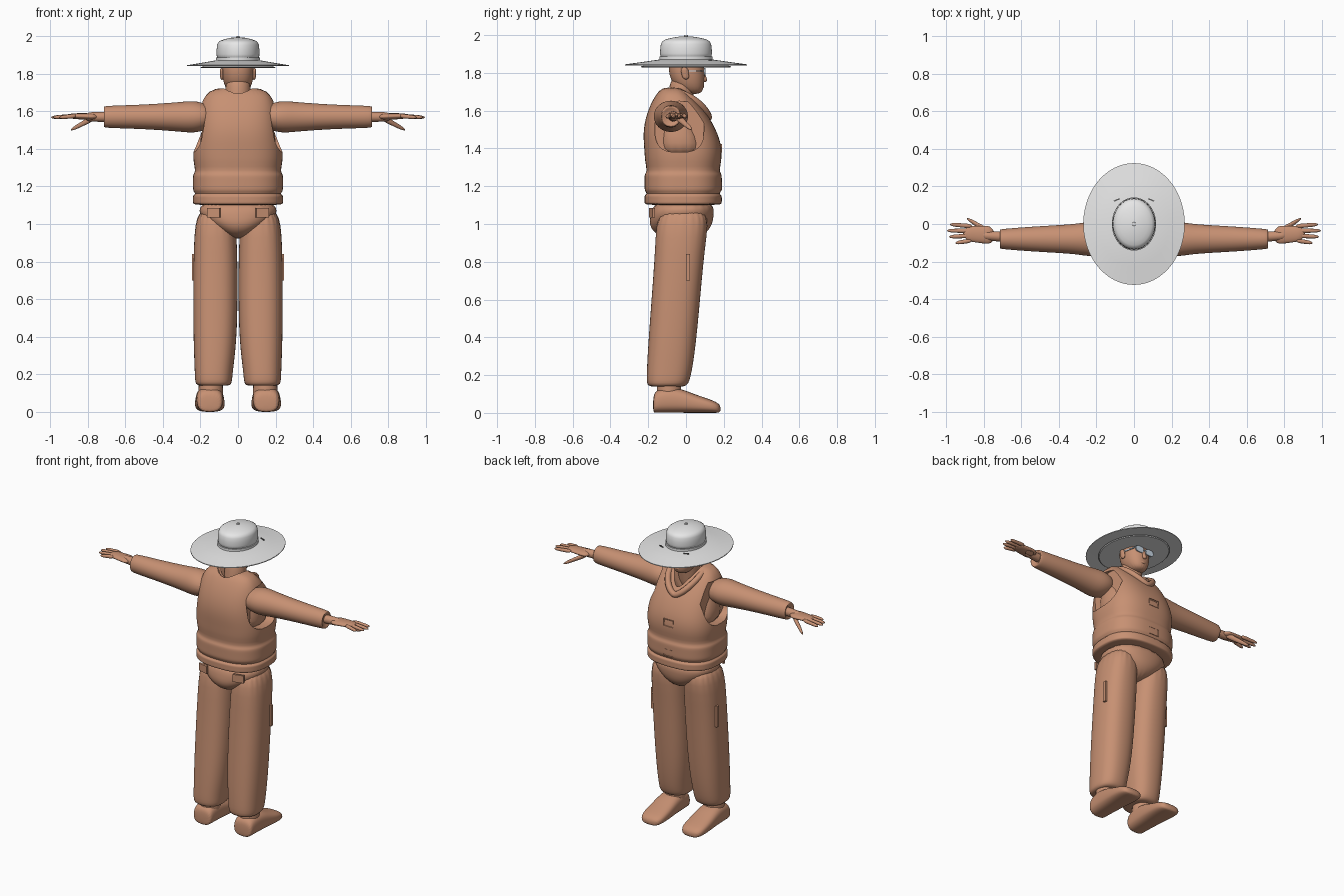
import bpy, bmesh, math
from mathutils import Vector, Matrix

cube = bpy.data.objects.get("Cube")
if cube:
    bpy.data.objects.remove(cube, do_unlink=True)


def material(name, red, green, blue):
    mat = bpy.data.materials.new(name)
    mat.use_nodes = True
    mat.diffuse_color = (red, green, blue, 1)
    mat.node_tree.nodes["Principled BSDF"].inputs["Base Color"].default_value = (red, green, blue, 1)
    return mat


BROWN = material("warm brown", .57, .28, .17)
WHITE = material("hat white", .8, .8, .8)
GLASS = material("pale lens", .6, .7, .8)
DARK = material("vent grey", .1, .1, .1)

# For each loft direction: the two ring axes, then the lengthwise axis
AXES = {"x": (1, 2, 0), "y": (0, 2, 1), "z": (0, 1, 2)}


def activate(obj):
    bpy.ops.object.select_all(action="DESELECT")
    obj.select_set(True)
    bpy.context.view_layer.objects.active = obj


def finish(name, bm, mat, mirror=False, sub=0):
    bmesh.ops.recalc_face_normals(bm, faces=bm.faces)
    mesh = bpy.data.meshes.new(name)
    bm.to_mesh(mesh)
    bm.free()
    mesh.materials.append(mat)
    obj = bpy.data.objects.new(name, mesh)
    bpy.context.collection.objects.link(obj)
    activate(obj)
    if sub:
        bpy.ops.object.shade_smooth()
    else:
        bpy.ops.object.shade_smooth_by_angle(angle=math.radians(35))
    if mirror:
        obj.modifiers.new("Mirror", "MIRROR").use_mirror_merge = False
    if sub:
        smooth = obj.modifiers.new("Smooth", "SUBSURF")
        smooth.levels = smooth.render_levels = sub
    return obj


def loft(name, rings, mat=BROWN, axis="z", sides=20, power=2, sub=2, mirror=False):
    """Skin rounded rings; each is (position, centre a, centre b, radius a, radius b)."""
    a, b, along = AXES[axis]
    bm = bmesh.new()
    loops = []
    for position, centre_a, centre_b, radius_a, radius_b in rings:
        loop = []
        for i in range(sides):
            angle = math.tau * i / sides
            c, s = math.cos(angle), math.sin(angle)
            point = Vector()
            point[a] = centre_a + radius_a * math.copysign(abs(c) ** (2 / power), c)
            point[b] = centre_b + radius_b * math.copysign(abs(s) ** (2 / power), s)
            point[along] = position
            loop.append(bm.verts.new(point))
        loops.append(loop)
    for low, high in zip(loops, loops[1:]):
        for i in range(sides):
            j = (i + 1) % sides
            bm.faces.new((low[i], low[j], high[j], high[i]))
    bm.faces.new(loops[0])
    bm.faces.new(loops[-1])
    return finish(name, bm, mat, mirror, sub)


def upright(name, rings, **options):
    """Loft along z with every ring centred on x = 0."""
    return loft(name, [(z, 0, y, rx, ry) for z, y, rx, ry in rings], **options)


def hat_part(name, rings, sub=0):
    """Oval hat piece from (height, half width) pairs, longer than it is wide."""
    return upright(name, [(z, 0, r, r * 1.2) for z, r in rings], mat=WHITE, sides=48, sub=sub)


def capsule(name, start, end, thick, thin, axis="x", flat=1, mirror=True):
    """Tapered round-ended limb; flat widens its first ring axis."""
    a, b, along = AXES[axis]
    rings = []
    steps = 8
    for i in range(steps + 1):
        f = i / steps
        p = Vector(start).lerp(Vector(end), f)
        rounding = max(.3, math.sqrt(1 - abs(2 * f - 1) ** 6))
        radius = (thick + (thin - thick) * f) * rounding
        rings.append((p[along], p[a], p[b], radius * flat, radius))
    return loft(name, rings, axis=axis, sides=12, sub=1, mirror=mirror)


def plate(name, centre, size, mat=BROWN, turn=0, mirror=False, frame=False):
    bm = bmesh.new()
    bmesh.ops.create_cube(bm, size=1)
    bmesh.ops.scale(bm, vec=size, verts=bm.verts)
    if frame:
        bm.normal_update()
        outer = [f for f in bm.faces if f.normal.y > .9]
        bmesh.ops.inset_region(bm, faces=outer, thickness=.008, depth=-.008)
    placing = Matrix.Translation(centre) @ Matrix.Rotation(turn, 4, "Z")
    bmesh.ops.transform(bm, verts=bm.verts, matrix=placing)
    return finish(name, bm, mat, mirror)


def carve(obj, cutter):
    cutter.hide_render = True
    cut = obj.modifiers.new("Cut", "BOOLEAN")
    cut.operation, cut.object, cut.solver = "DIFFERENCE", cutter, "EXACT"
    activate(obj)
    for modifier in list(obj.modifiers):
        bpy.ops.object.modifier_apply(modifier=modifier.name)
    bpy.data.objects.remove(cutter, do_unlink=True)


def vest_rings():
    """Three padded rolls pinched at the seams, narrowing to the shoulders."""
    rings = []
    seams = (1.1, 1.16, 1.28, 1.73)
    steps = 9
    for low, high in zip(seams, seams[1:]):
        for i in range(steps):
            f = i / steps
            z = low + (high - low) * f
            rise = max(0, (z - 1.4) / .33)
            pinch = 0 if rise else .014 * (1 - math.sin(math.pi * f)) ** 4
            rings.append((z, -.015 - .06 * rise,
                          .24 - .05 * rise - .05 * rise ** 6 - pinch,
                          .205 - .15 * rise ** 2 - pinch))
    rings.append((seams[-1], -.075, .13, .05))
    return rings


# Padded vest with an open neck and armholes
vest = upright("vest", vest_rings(), power=2.6, sides=40, sub=1)
carve(vest, upright("neck_cutter", [
    (1.58, .04, .01, .02), (1.65, .02, .05, .12), (1.76, 0, .12, .23)], sub=0))
carve(vest, loft("armhole_cutter", [(x, -.035, 1.515, .13, .135) for x in (.17, .5)],
                 axis="x", sides=32, power=3, sub=0, mirror=True))
activate(vest)
bpy.ops.object.shade_smooth_by_angle(angle=math.radians(40))

# Shirt body showing through the armholes
upright("shirt", [(1.34, -.03, .2, .13), (1.45, -.03, .21, .14), (1.64, -.07, .16, .08)], power=2.6)

# Rolled collar, low at the back and dropping to the chest
curve = bpy.data.curves.new("collar", "CURVE")
curve.dimensions = "3D"
curve.bevel_depth = .02
curve.bevel_resolution = 3
spline = curve.splines.new("NURBS")
count = 24
spline.points.add(count - 1)
for i, point in enumerate(spline.points):
    angle = math.tau * i / count
    front = (1 - math.cos(angle)) / 2
    height = 1.66 + .05 * abs(math.sin(angle)) - .1 * front ** 2
    point.co = (.11 * math.sin(angle), .26 * front - .14, height, 1)
spline.use_cyclic_u = True
curve.materials.append(BROWN)
bpy.context.collection.objects.link(bpy.data.objects.new("collar", curve))

# Front buckles
for name, z in (("upper_buckle", 1.4), ("lower_buckle", 1.2)):
    plate(name, (0, .18, z), (.07, .02, .045), frame=True)

# Sleeves with a turned-in cuff
sleeve = [(.12, .07, .05), (.22, .1, .09), (.3, .08, .08), (.5, .07, .065),
          (.7, .055, .06), (.72, .05, .055), (.7, .03, .03)]
loft("sleeves", [(x, -.08, 1.57, ry, rz) for x, ry, rz in sleeve], axis="x", mirror=True)

# Hands: wrist, palm, lowered thumb and four fingers
capsule("wrists", (.66, -.07, 1.57), (.82, -.06, 1.57), .03, .025)
capsule("palms", (.74, -.06, 1.57), (.91, -.05, 1.575), .02, .015, flat=2.7)
capsule("thumbs", (.76, -.05, 1.57), (.89, .03, 1.5), .02, .01)
tips = {"index": .98, "middle": .995, "ring": .985, "little": .95}
for i, (finger, tip) in enumerate(tips.items()):
    y = -.012 - .025 * i
    capsule(finger + "_fingers", (.86, y, 1.575), (tip, y + .01 - .008 * i, 1.567), .013, .01)

# Trousers: seat, baggy legs and pockets
upright("trouser_seat", [(1.13, -.01, .2, .16), (1.05, -.02, .22, .17),
                         (.98, -.03, .14, .17), (.92, -.03, .03, .1)], power=2.3)
loft("trouser_legs", [
    (1.1, .12, -.01, .1, .15), (.9, .12, -.03, .12, .13), (.4, .12, -.07, .12, .13),
    (.2, .13, -.09, .1, .12), (.14, .13, -.1, .1, .11), (.14, .13, -.1, .06, .07)],
    power=2.4, mirror=True)
plate("side_pockets", (.238, .01, .77), (.014, .02, .14), mirror=True)
plate("back_pockets", (.13, -.18, 1.06), (.07, .014, .05), turn=.25, mirror=True)

# Shoes and ankles
capsule("ankles", (.145, -.09, .04), (.145, -.09, .22), .07, .065, axis="z")
shoe = [(-.175, .06, .04), (-.16, .07, .065), (-.05, .075, .07), (.05, .08, .048),
        (.15, .08, .033), (.185, .05, .02)]
loft("shoes", [(y, .15, tall, wide, tall) for y, wide, tall in shoe],
     axis="y", power=2.7, mirror=True)

# Head, neck and face
capsule("neck", (0, -.05, 1.54), (0, -.01, 1.8), .07, .07, axis="z", mirror=False)
upright("head", [(1.685, .04, .04, .045), (1.74, .01, .08, .09), (1.84, 0, .09, .1),
                 (1.93, 0, .06, .07)], power=2.2)
capsule("nose", (0, .1, 1.75), (0, .085, 1.82), .018, .008, axis="z", mirror=False)
capsule("lips", (0, .085, 1.72), (0, .085, 1.745), .012, .01, axis="z", flat=2, mirror=False)
capsule("ears", (.085, 0, 1.765), (.088, -.01, 1.83), .018, .022, axis="z", flat=.5)

# Glasses
loft("lenses", [(y, .038, 1.806, .03, .02) for y in (.094, .102)],
     mat=GLASS, axis="y", power=3, sub=0, mirror=True)
plate("glasses_bridge", (0, .1, 1.81), (.024, .006, .006), GLASS)
plate("glasses_arms", (.08, .045, 1.81), (.005, .1, .007), GLASS, turn=.2, mirror=True)

# Wide-brimmed hat
hat_part("hat_brim", [(1.846, .11), (1.84, .27), (1.845, .27), (1.858, .19), (1.872, .11)])
hat_part("hat_lining", [(1.829, .195), (1.834, .2), (1.85, .15)])
hat_part("hat_crown", [(1.86, .115), (1.9, .115), (1.96, .113), (1.975, .1), (1.99, .05),
                       (1.994, .01)], sub=1)
hat_part("hat_band", [(1.866, .118), (1.886, .118)])
hat_part("hat_button", [(1.985, .01), (2, .008)])
plate("hat_vents", (.092, .128, 1.868), (.034, .007, .006), DARK, turn=-.4, mirror=True)
